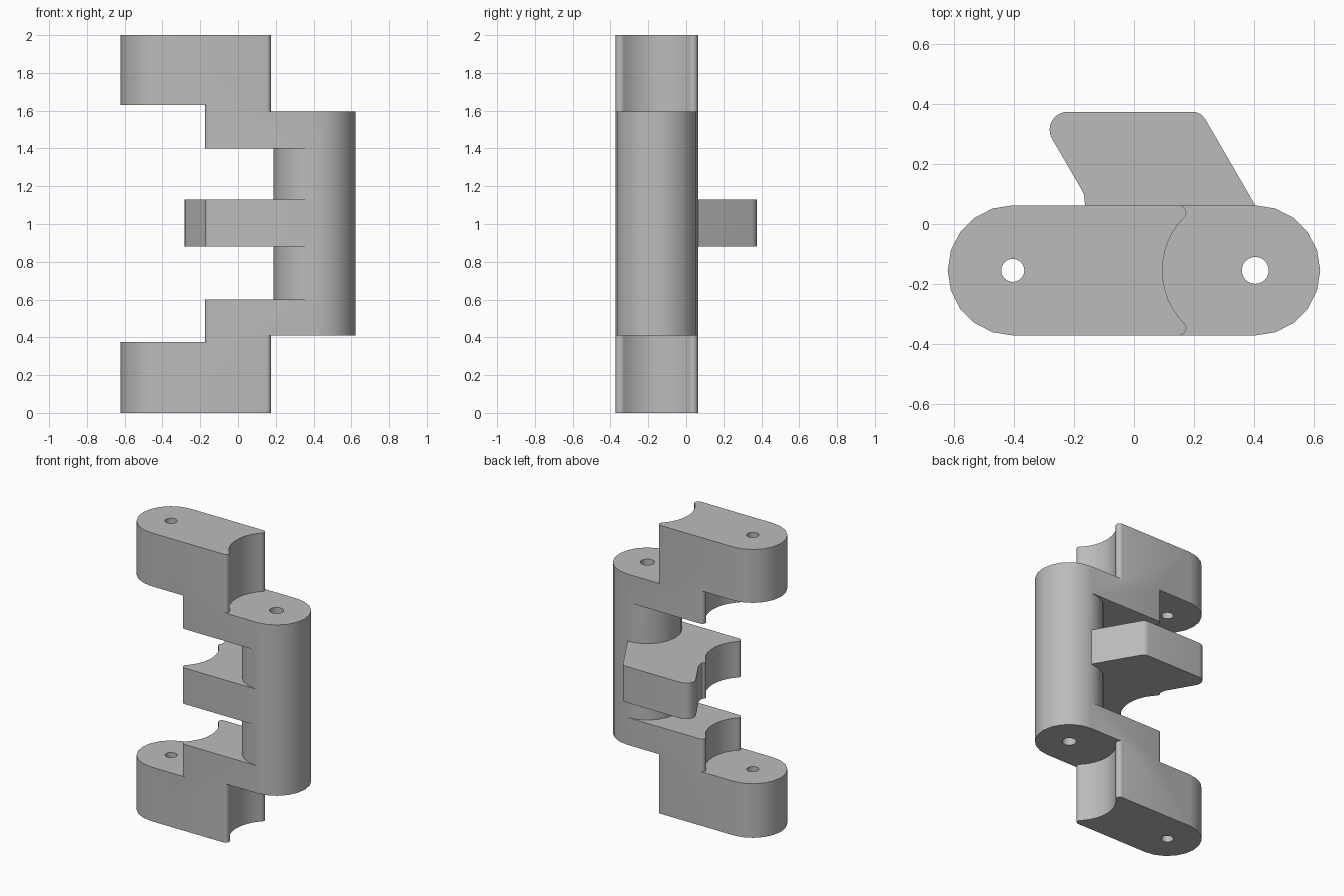
import bpy, bmesh, math

cube = bpy.data.objects.get("Cube")
if cube:
    bpy.data.objects.remove(cube)

grey = bpy.data.materials.new("plain grey")
grey.use_nodes = True
colour = (0.5, 0.5, 0.5, 1)
grey.diffuse_color = colour
grey.node_tree.nodes["Principled BSDF"].inputs["Base Color"].default_value = colour

MID_Y, RADIUS, PIVOT_X = -0.155, 0.2175, 0.405
BACK_Y = MID_Y + RADIUS


def arc(cx, cy, r, start, end, steps):
    angles = [math.radians(start + (end - start) * i / steps) for i in range(steps + 1)]
    return [(cx + r * math.cos(a), cy + r * math.sin(a)) for a in angles]


def prism(name, outline, low, high):
    bm = bmesh.new()
    face = bm.faces.new([bm.verts.new((x, y, low)) for x, y in outline])
    top = bmesh.ops.extrude_face_region(bm, geom=[face])["geom"]
    bmesh.ops.translate(bm, vec=(0, 0, high - low),
                        verts=[v for v in top if isinstance(v, bmesh.types.BMVert)])
    bmesh.ops.recalc_face_normals(bm, faces=bm.faces[:])
    mesh = bpy.data.meshes.new(name)
    bm.to_mesh(mesh)
    bm.free()
    mesh.materials.append(grey)
    obj = bpy.data.objects.new(name, mesh)
    bpy.context.collection.objects.link(obj)
    return obj


def combine(body, other, operation):
    bpy.context.view_layer.objects.active = body
    mod = body.modifiers.new(operation.lower(), 'BOOLEAN')
    mod.operation, mod.object, mod.solver = operation, other, 'EXACT'
    bpy.ops.object.modifier_apply(modifier=mod.name)
    bpy.data.objects.remove(other)


# Full-height bar with rounded ends
body = prism("hinge_bracket",
             arc(PIVOT_X, MID_Y, RADIUS, -90, 90, 10)
             + arc(-PIVOT_X, MID_Y, RADIUS, 90, 270, 10), 0, 2)

# Hollow knuckle clearance with rounded tips
tip_r, hollow_x, hollow_r = 0.025, 0.3475, 0.2525
tip = arc(0.15, BACK_Y - tip_r, tip_r, 90, -45, 6)
clearance = ([(0.9, 0.3), (0.15, 0.3)] + tip
             + arc(hollow_x, MID_Y, hollow_r, 135, 225, 12)
             + [(x, 2 * MID_Y - y) for x, y in reversed(tip)]
             + [(0.15, -0.6), (0.9, -0.6)])
for low, high in ((-0.1, 0.41), (1.595, 2.1)):
    combine(body, prism("right_clearance", clearance, low, high), 'DIFFERENCE')
mirrored = [(-x, y) for x, y in clearance]
combine(body, prism("left_clearance", mirrored, 0.375, 1.63), 'DIFFERENCE')

# Gaps that leave only the barrel between the webs
gap = ([(-0.9, 0.3), (PIVOT_X, 0.3)] + arc(PIVOT_X, MID_Y, RADIUS, 90, 270, 10)
       + [(PIVOT_X, -0.6), (-0.9, -0.6)])
for low, high in ((0.6, 0.88), (1.13, 1.4)):
    combine(body, prism("web_gap", gap, low, high), 'DIFFERENCE')

# Slanted stop tab behind the middle web
tab = ([(PIVOT_X, BACK_Y)] + arc(0.195, 0.325, 0.05, 30, 90, 5)
       + arc(-0.222, 0.315, 0.06, 90, 210, 8)
       + [(-0.178, 0.12), (-0.168, 0.1), (-0.165, 0.08), (-0.163, 0.045), (0.38, 0.045)])
combine(body, prism("stop_tab", tab, 0.88, 1.13), 'UNION')

# Pin holes
for x, r in ((-PIVOT_X, 0.0385), (PIVOT_X, 0.045)):
    combine(body, prism("pin_hole", arc(x, MID_Y, r, 0, 345, 23), -0.1, 2.1), 'DIFFERENCE')

body.select_set(True)
bpy.context.view_layer.objects.active = body
bpy.ops.object.shade_smooth_by_angle(angle=math.radians(30))
